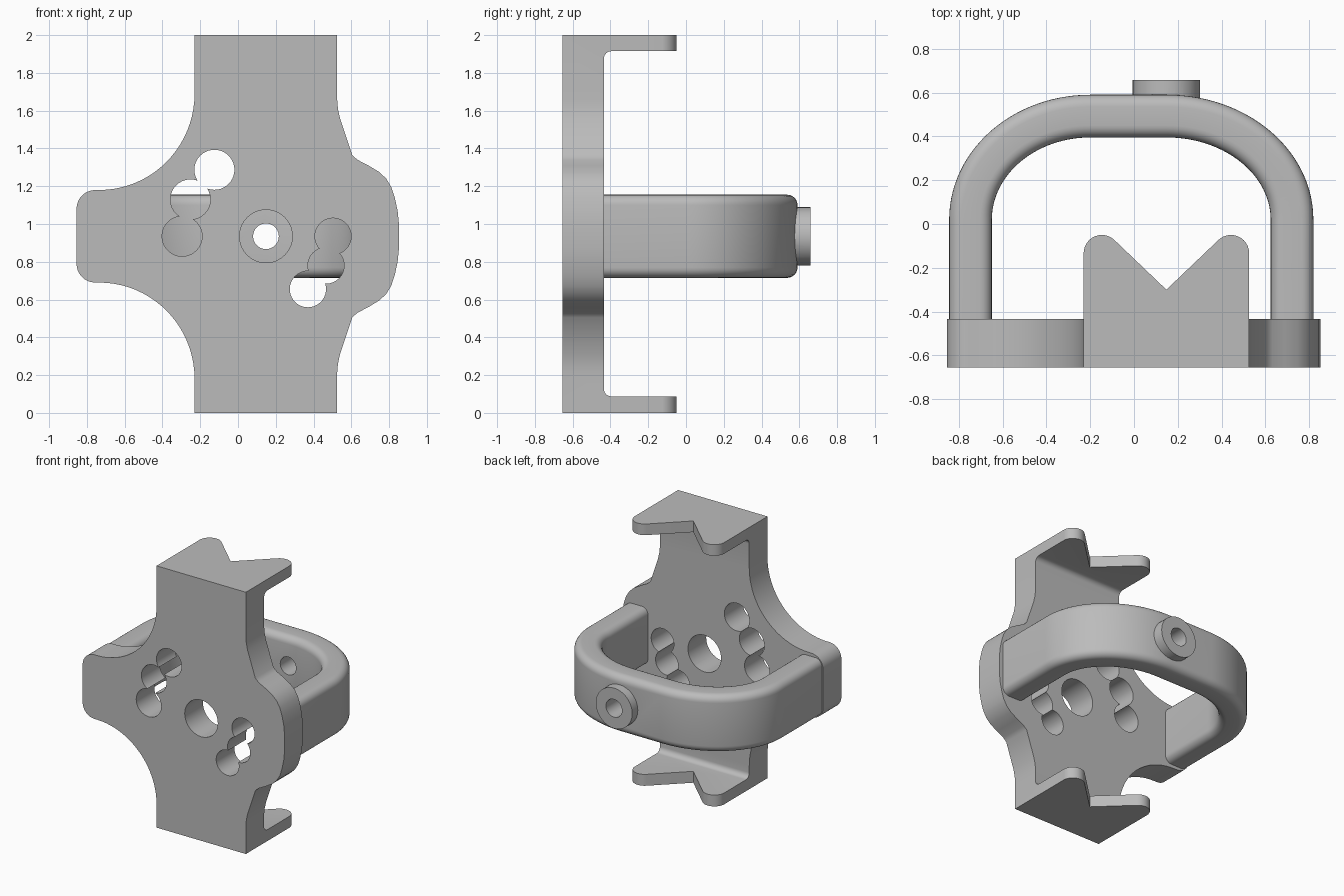
import bpy, bmesh
from math import sin, cos, pi, radians
from mathutils import Vector

if "Cube" in bpy.data.objects:
    bpy.data.objects.remove(bpy.data.objects["Cube"])

grey = bpy.data.materials.new("plain_grey")
COLOUR = (0.5, 0.5, 0.5, 1)
grey.diffuse_color = COLOUR
grey.use_nodes = True
grey.node_tree.nodes["Principled BSDF"].inputs["Base Color"].default_value = COLOUR

MID_Z = 0.935            # height of the hoop and the centre hole
MID_X = 0.148            # centre of the clamp
FRONT, BACK = -0.655, -0.435


def arc(cx, cy, rx, ry, start, end, steps=14):
    angles = [radians(start + (end - start) * i / steps) for i in range(steps + 1)]
    return [(cx + rx * cos(a), cy + ry * sin(a)) for a in angles]


def make_object(name, bm):
    bmesh.ops.recalc_face_normals(bm, faces=bm.faces)
    mesh = bpy.data.meshes.new(name)
    bm.to_mesh(mesh)
    bm.free()
    mesh.materials.append(grey)
    obj = bpy.data.objects.new(name, mesh)
    bpy.context.collection.objects.link(obj)
    return obj


def prism(name, outline, axis, low, high):
    """Extrude a 2D outline along an axis from low to high."""
    place = {"x": lambda p, d: (d, p[0], p[1]),
             "y": lambda p, d: (p[0], d, p[1]),
             "z": lambda p, d: (p[0], p[1], d)}[axis]
    bm = bmesh.new()
    face = bm.faces.new([bm.verts.new(place(p, low)) for p in outline])
    shift = Vector(place((0, 0), high - low))
    made = bmesh.ops.extrude_face_region(bm, geom=[face], use_keep_orig=True)
    bmesh.ops.translate(bm, vec=shift,
                        verts=[g for g in made["geom"] if isinstance(g, bmesh.types.BMVert)])
    return make_object(name, bm)


def combine(target, tool, operation):
    mod = target.modifiers.new("combine", "BOOLEAN")
    mod.operation, mod.solver, mod.object = operation, "EXACT", tool
    bpy.context.view_layer.objects.active = target
    bpy.ops.object.modifier_apply(modifier=mod.name)
    bpy.data.objects.remove(tool)


def drill(target, x, z, radius, low, high):
    circle = arc(x, z, radius, radius, 0, 360, 40)[:-1]
    combine(target, prism("drill", circle, "y", low, high), "DIFFERENCE")


def smooth(obj):
    bpy.ops.object.select_all(action="DESELECT")
    obj.select_set(True)
    bpy.context.view_layer.objects.active = obj
    bpy.ops.object.shade_smooth_by_angle(angle=radians(30))


# Frame: C-shaped side profile with filleted inner corners
fillet = 0.04
side = [(FRONT, 0), (-0.04, 0), (-0.04, 0.087)]
side += arc(BACK + fillet, 0.087 + fillet, fillet, fillet, 270, 180, 6)
side += arc(BACK + fillet, 1.915 - fillet, fillet, fillet, 180, 90, 6)
side += [(-0.04, 1.915), (-0.04, 2), (FRONT, 2)]
frame = prism("clamp_frame", side, "x", -1, 1)

# Cross-shaped front outline: scooped left arm, lobed right arm
right_half = [(0.525, 2.1), (0.525, 1.66), (0.529, 1.61), (0.54, 1.56),
              (0.605, 1.365), (0.632, 1.34), (0.69, 1.31), (0.748, 1.275),
              (0.785, 1.24), (0.812, 1.195), (0.83, 1.14), (0.845, 1.07), (0.852, 1)]
left_half = arc(-0.755, 0.79, 0.1, 0.1, 270, 180, 8)
left_half = [(-0.23, -0.1)] + arc(-0.735, 0.18, 0.505, 0.51, 0, 90, 20) + left_half
front = right_half + [(x, 2 * MID_Z - z) for x, z in reversed(right_half)]
front += left_half + [(x, 2 * MID_Z - z) for x, z in reversed(left_half)]
# push both ends past the top and bottom faces
front = [(x, 2.2 if z > 1.9 else -0.2 if z < 0 else z) for x, z in front]
combine(frame, prism("outline", front, "y", -1, 1), "INTERSECT")

# V notch with rounded tips in both lips
tip = [(-0.4, -0.13)] + arc(-0.147, -0.133, 0.083, 0.083, 180, 45, 12)
notch = tip + [(MID_X, -0.3)] + [(2 * MID_X - x, y) for x, y in reversed(tip)]
notch += [(0.7, 0.2), (-0.4, 0.2)]
combine(frame, prism("notch", notch, "z", -0.1, 2.1), "DIFFERENCE")

# Centre hole and two curved rows of overlapping holes
drill(frame, MID_X, MID_Z, 0.14, -1, 0)
for x, z in [(-0.125, 1.287), (-0.252, 1.13), (-0.296, 0.935)]:
    drill(frame, x, z, 0.106, -1, 0)
for x, z in [(0.503, 0.935), (0.466, 0.78), (0.37, 0.655)]:
    drill(frame, x, z, 0.096, -1, 0)

# Hoop: rounded bar swept along an arched path
half_t, half_h, r = 0.0975, 0.22, 0.055
section = []
for su, sv, start in [(1, 1, 0), (-1, 1, 90), (-1, -1, 180), (1, -1, 270)]:
    section += arc(su * (half_t - r), sv * (half_h - r), r, r, start, start + 90, 6)
left_x, right_x, top_y, bend_y = -0.747, 0.722, 0.493, 0.02
path = [(right_x, -0.5)]
path += arc(0.15, bend_y, right_x - 0.15, top_y - bend_y, 0, 90, 28)
path += arc(-0.2, bend_y, -0.2 - left_x, top_y - bend_y, 90, 180, 28)
path += [(left_x, -0.5)]
bm = bmesh.new()
rings = []
for i, p in enumerate(path):
    before, after = path[max(i - 1, 0)], path[min(i + 1, len(path) - 1)]
    along = Vector((after[0] - before[0], after[1] - before[1])).normalized()
    if p[1] <= bend_y + 0.001:
        along = Vector((0, 1 if p[0] > 0 else -1))
    out = Vector((along.y, -along.x))
    rings.append([bm.verts.new((p[0] + out.x * u, p[1] + out.y * u, MID_Z + v))
                  for u, v in section])
n = len(section)
for a, b in zip(rings, rings[1:]):
    for k in range(n):
        bm.faces.new((a[k], a[(k + 1) % n], b[(k + 1) % n], b[k]))
bm.faces.new(rings[0])
bm.faces.new(rings[-1])
hoop = make_object("rear_hoop", bm)

# Screw boss on the hoop, drilled through
boss = prism("boss", arc(MID_X, MID_Z, 0.154, 0.154, 0, 360, 48)[:-1], "y", 0.5, 0.658)
combine(hoop, boss, "UNION")
drill(hoop, MID_X, MID_Z, 0.068, 0.2, 0.9)

for obj in (frame, hoop):
    smooth(obj)
